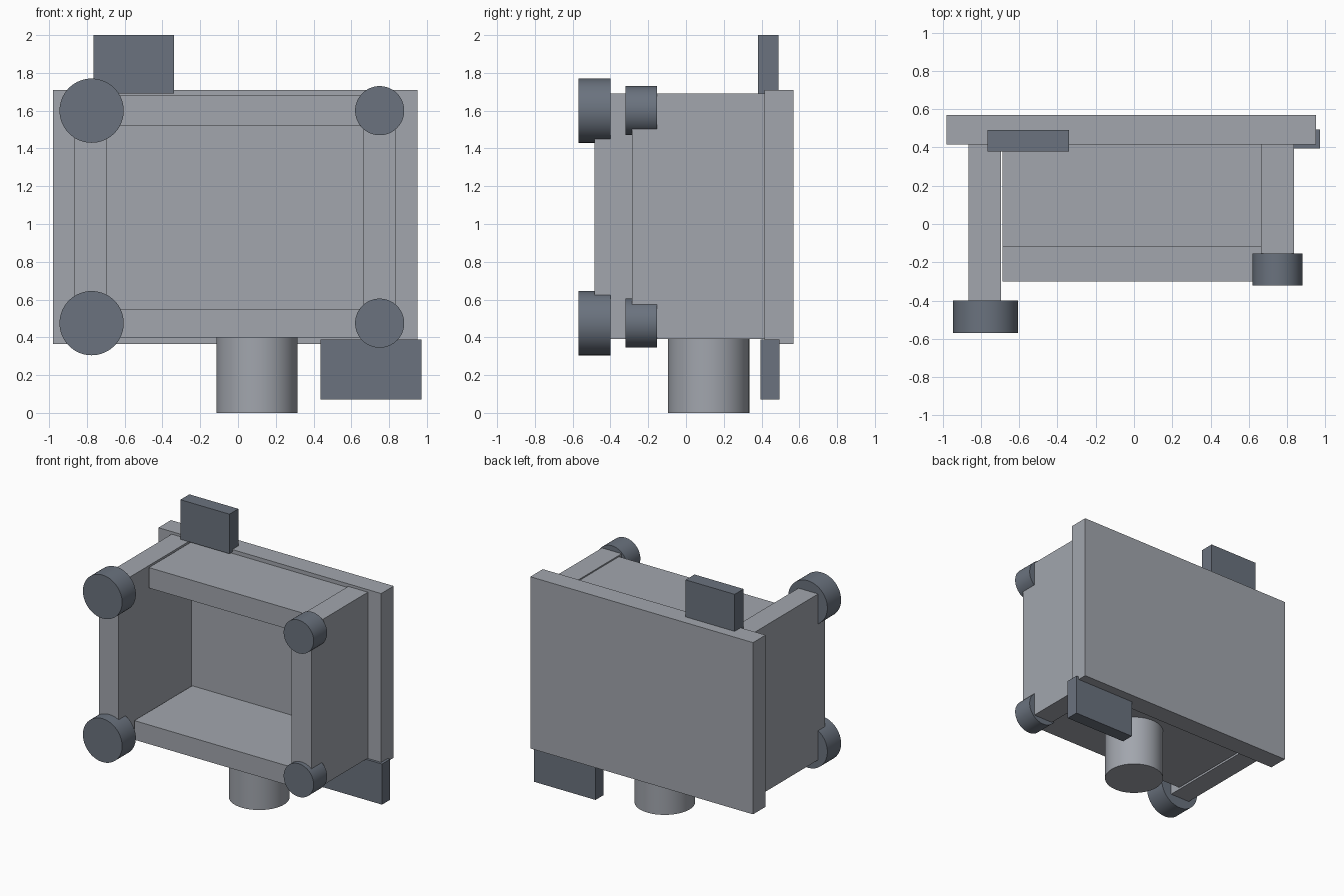
import bpy
import math

default_cube = bpy.data.objects.get("Cube")
if default_cube:
    bpy.data.objects.remove(default_cube, do_unlink=True)


def make_material(name, rgb):
    mat = bpy.data.materials.new(name)
    mat.use_nodes = True
    color = (*rgb, 1.0)
    mat.diffuse_color = color
    mat.node_tree.nodes["Principled BSDF"].inputs["Base Color"].default_value = color
    return mat


light_grey = make_material("light grey", (0.36, 0.38, 0.42))
slate_grey = make_material("slate grey", (0.145, 0.17, 0.21))


def box(name, x, y, z, mat):
    """Box spanning the given (low, high) ranges."""
    spans = (x, y, z)
    bpy.ops.mesh.primitive_cube_add(size=1, location=[sum(s) / 2 for s in spans])
    obj = bpy.context.object
    obj.name = name
    obj.scale = [s[1] - s[0] for s in spans]
    bpy.ops.object.transform_apply(location=False, rotation=False, scale=True)
    obj.data.materials.append(mat)


def cylinder(name, center, radius, depth, mat, facing_front=False):
    bpy.ops.mesh.primitive_cylinder_add(
        vertices=64, radius=radius, depth=depth, location=center,
        rotation=(math.pi / 2 if facing_front else 0, 0, 0))
    obj = bpy.context.object
    obj.name = name
    obj.data.materials.append(mat)
    bpy.ops.object.shade_smooth_by_angle(angle=math.radians(30))


# Back panel and the open frame in front of it
box("back_panel", (-0.98, 0.95), (0.415, 0.57), (0.365, 1.71), light_grey)
box("right_wall", (-0.865, -0.695), (-0.485, 0.42), (0.39, 1.69), light_grey)
box("left_wall", (0.665, 0.835), (-0.285, 0.42), (0.39, 1.69), light_grey)
box("top_shelf", (-0.688, 0.668), (-0.12, 0.42), (1.52, 1.68), light_grey)
box("bottom_shelf", (-0.688, 0.668), (-0.30, 0.42), (0.40, 0.55), light_grey)

# Round pads on the wall corners
for level, z in (("lower", 0.475), ("upper", 1.6)):
    cylinder(f"right_{level}_pad", (-0.775, -0.485, z), 0.17, 0.17, slate_grey, True)
    cylinder(f"left_{level}_pad", (0.75, -0.237, z), 0.13, 0.167, slate_grey, True)

# Mounting tabs above and below the panel
box("top_tab", (-0.765, -0.34), (0.38, 0.49), (1.69, 2.0), slate_grey)
box("bottom_tab", (0.437, 0.972), (0.395, 0.495), (0.07, 0.388), slate_grey)

# Post under the bottom shelf
cylinder("bottom_post", (0.1, 0.12, 0.2), 0.215, 0.4, light_grey)
